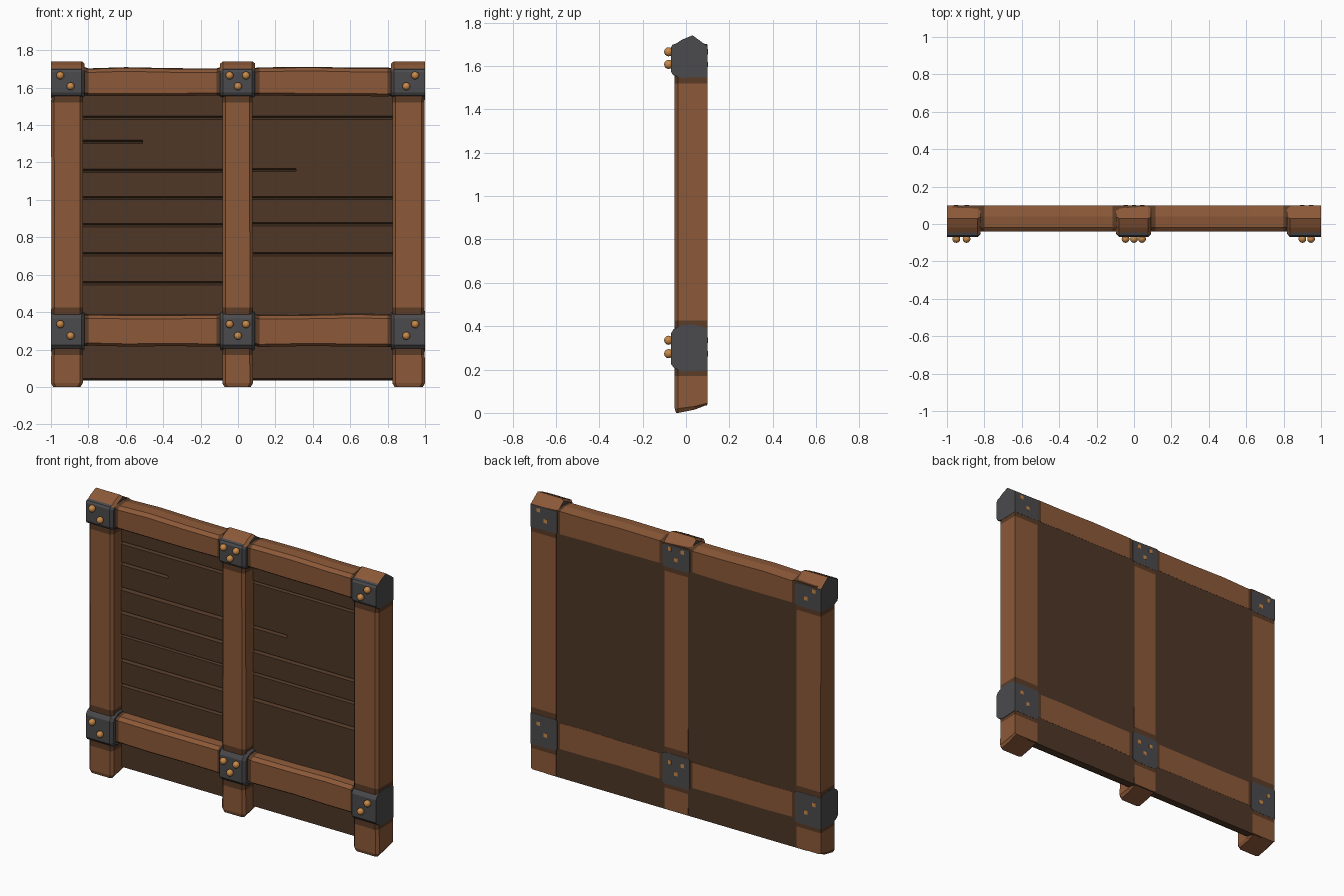
import bpy, bmesh, random
from mathutils import Matrix

if "Cube" in bpy.data.objects:
    bpy.data.objects.remove(bpy.data.objects["Cube"])
random.seed(4)


def mat(name, rgb):
    m = bpy.data.materials.new(name)
    m.diffuse_color = (*rgb, 1)
    m.use_nodes = True
    m.node_tree.nodes["Principled BSDF"].inputs["Base Color"].default_value = m.diffuse_color
    return m


WOOD = mat("warm wood", (0.262, 0.1, 0.04))
STAIN = mat("dark stained wood", (0.105, 0.045, 0.02))
PANEL = mat("panel wood", (0.078, 0.038, 0.019))
IRON = mat("dark iron", (0.07, 0.07, 0.075))
BRASS = mat("brass", (0.58, 0.25, 0.065))


def finish(name, bm, mats, rule=None):
    bmesh.ops.recalc_face_normals(bm, faces=bm.faces[:])
    bm.normal_update()
    if rule:
        for f in bm.faces:
            f.material_index = int(rule(f.calc_center_median(), f.normal))
    me = bpy.data.meshes.new(name)
    bm.to_mesh(me)
    bm.free()
    for m in mats:
        me.materials.append(m)
    ob = bpy.data.objects.new(name, me)
    bpy.context.collection.objects.link(ob)
    return ob


def loft(name, rings, mats, rule=None):
    """Skin a list of equal-length point rings and cap both ends."""
    bm = bmesh.new()
    rs = [[bm.verts.new(p) for p in r] for r in rings]
    n = len(rs[0])
    for a, b in zip(rs, rs[1:]):
        for i in range(n):
            j = (i + 1) % n
            bm.faces.new((a[i], a[j], b[j], b[i]))
    bm.faces.new(rs[0])
    bm.faces.new(rs[-1])
    return finish(name, bm, mats, rule)


# Upright posts: chamfered front edges, bottom rising to the back, stained near brackets
def post(name, cx, left, right):
    x0, x1 = cx - left, cx + right
    rings = []
    for z in (0, 0.02, 0.17, 0.2, 0.4, 0.425, 0.9, 1.52, 1.55, 1.66):
        e = 0.012 if z == 0 else 0
        w = random.uniform(-0.003, 0.003) if 0.02 < z < 1.6 else 0
        a = x0 + e + (abs(w) if cx <= 0 else 0)
        b = x1 - e - (abs(w) if cx >= 0 else 0)
        prof = [(a, 0.099), (a, 0.04), (a, -0.036), (a + 0.016, -0.052 + e / 2),
                (b - 0.016, -0.052 + e / 2), (b, -0.036), (b, 0.04), (b, 0.099)]
        lift = {0: (0.015, 0.038), 0.02: (0.01, 0.025)}.get(z, (0, 0))
        rings.append([(x, y, z + (lift[1] if y > 0.05 else lift[0] if y > 0 else 0))
                      for x, y in prof])
    loft(name, rings, [WOOD, STAIN],
         lambda c, n: 0.168 < c.z < 0.43 or c.z > 1.52)


post("left_post", -0.915, 0.085, 0.085)
post("middle_post", 0, 0.084, 0.08)
post("right_post", 0.91, 0.085, 0.09)


# Cross beams: slightly uneven, stained near brackets
def beam(name, z0, z1, fy):
    rings = []
    for x in (-0.97, -0.825, -0.80, -0.6, -0.35, -0.115, -0.09,
              0.09, 0.115, 0.4, 0.62, 0.80, 0.825, 0.97):
        t, b = random.uniform(-0.008, 0.003), random.uniform(-0.002, 0.006)
        prof = [(0.098, z0 + b), (fy + 0.02, z0 + b), (fy, z0 + 0.014 + b),
                (fy, z1 - 0.022 + t), (fy + 0.022, z1 - 0.004 + t),
                (0.04, z1 + t), (0.098, z1 - 0.012 + t)]
        rings.append([(x, y, z) for y, z in prof])
    loft(name, rings, [WOOD, STAIN],
         lambda c, n: abs(c.x) < 0.116 or abs(c.x) > 0.80)


beam("top_beam", 1.553, 1.71, -0.04)
beam("lower_beam", 0.215, 0.392, -0.036)


# Panel boards: (x0, x1, z0, z1, front y), V grooves where boards meet
def board(x0, x1, z0, z1, fy):
    rings = []
    for x in (x0, x1):
        prof = [(0.097, z0), (fy + 0.02, z0), (fy, z0 + 0.009),
                (fy, z1 - 0.009), (fy + 0.02, z1), (0.097, z1)]
        rings.append([(x, y, z) for y, z in prof])
    loft("panel_board", rings, [PANEL])


left_seams = [0.035, 0.555, 0.71, 0.865, 1.01, 1.155, 1.44, 1.62]
right_seams = [0.035, 0.71, 0.87, 1.01, 1.44, 1.62]
for x0, x1, seams, end, split in ((-0.9, 0, left_seams, -0.51, 1.31),
                                  (0, 0.9, right_seams, 0.31, 1.16)):
    for a, b in zip(seams, seams[1:]):
        fy = 0.036 + random.uniform(-0.004, 0.004)
        if a < split < b:   # groove that runs only part of the way
            board(x0, end, a, split, fy)
            board(x0, end, split, b, fy)
            board(end, x1, a, b, fy)
        else:
            board(x0, x1, a, b, fy)


# Iron brackets; the top ones carry a peaked wooden cap
TOP = [(0.1, 1.548), (-0.025, 1.545), (-0.06, 1.558), (-0.07, 1.575), (-0.07, 1.685),
       (-0.062, 1.698), (-0.045, 1.703), (-0.02, 1.72), (0.03, 1.741), (0.1, 1.69)]
LOW = [(0.1, 0.195), (-0.02, 0.19), (-0.055, 0.208), (-0.07, 0.225), (-0.07, 0.365),
       (-0.058, 0.385), (-0.02, 0.405), (0.02, 0.407), (0.07, 0.4), (0.1, 0.39)]


def bracket(name, x0, x1, prof, zc, bev0, bev1):
    rings = []
    for x, s in ((x0, 1 - bev0), (x0 + 0.016, 1), (x1 - 0.016, 1), (x1, 1 - bev1)):
        rings.append([(x, 0.1 + (y - 0.1) * s, zc + (z - zc) * s) for y, z in prof])
    loft(name, rings, [IRON, WOOD],
         lambda c, n: c.z > 1.69 and c.y > -0.046 and n.z > 0.4)


# Rivets: domed heads in front, small square ends at the back
def rivet(x, z):
    bm = bmesh.new()
    bmesh.ops.create_uvsphere(bm, u_segments=12, v_segments=8, radius=0.021,
                              matrix=Matrix.Translation((x, -0.08, z)))
    ob = finish("rivet", bm, [BRASS])
    ob.data.shade_smooth()
    bm = bmesh.new()
    bmesh.ops.create_cube(bm, size=1, matrix=Matrix.Translation((x, 0.0965, z))
                          @ Matrix.Diagonal((0.024, 0.009, 0.024, 1)))
    finish("rivet_end", bm, [BRASS])


for level, prof, zc, zr in (("top", TOP, 1.62, (1.665, 1.607)),
                            ("lower", LOW, 0.3, (0.335, 0.273))):
    bracket(level + "_left_bracket", -1.0, -0.82, prof, zc, 0, 0.1)
    bracket(level + "_middle_bracket", -0.095, 0.092, prof, zc, 0.1, 0.1)
    bracket(level + "_right_bracket", 0.818, 1.0, prof, zc, 0.1, 0)
    for x in (-0.95, -0.045, 0.043, 0.947):
        rivet(x, zr[0])
    for x in (-0.895, 0, 0.9):
        rivet(x, zr[1])
